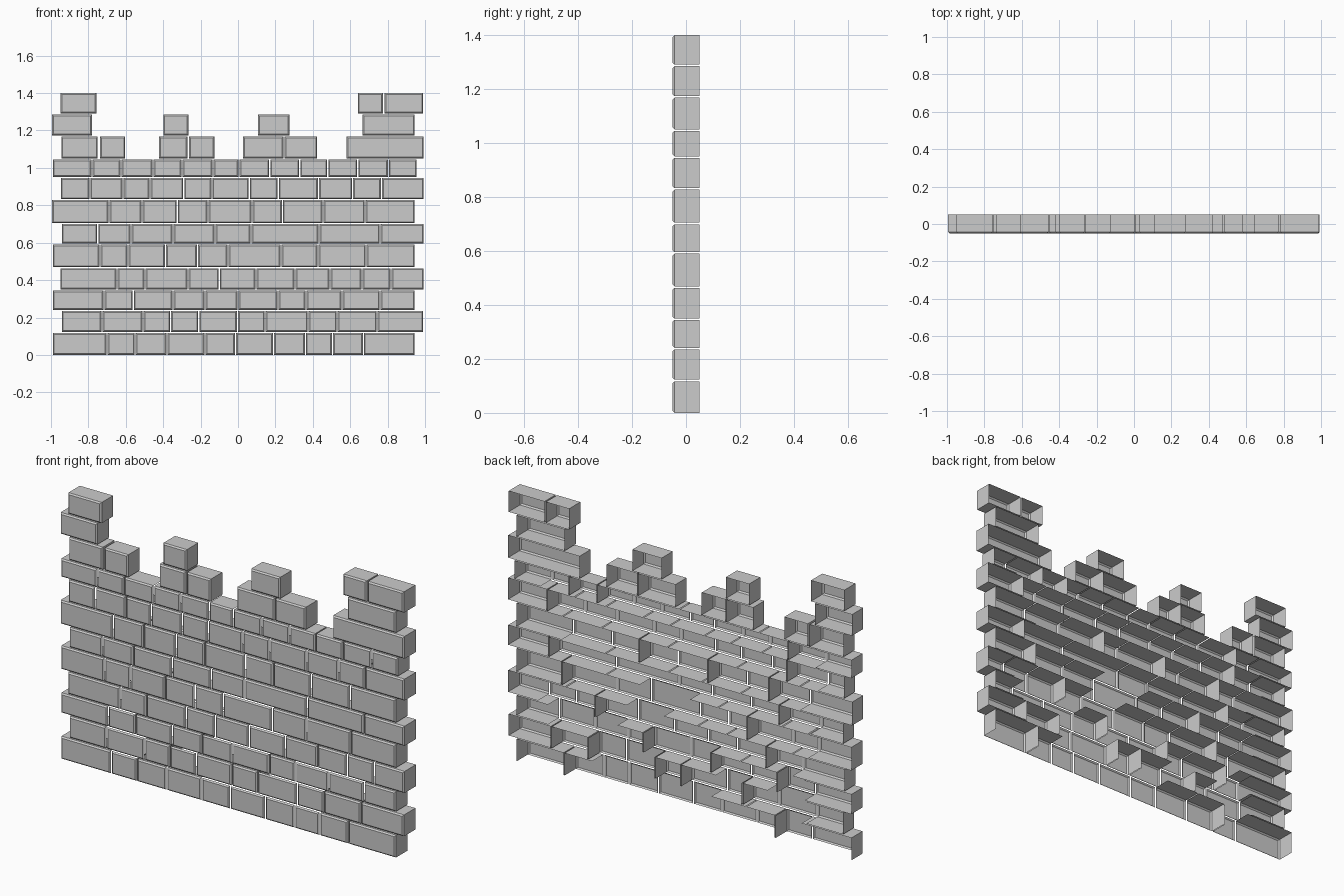
import bpy, bmesh

D, BEV, GAP = 0.05, 0.007, 0.003   # half depth, edge bevel, half joint width

# Course heights from the ground up
Z = [0, .12, .238, .347, .466, .593, .702, .83, .948, 1.048, 1.171, 1.288, 1.40]

# Vertical joints of the full courses
JOINTS = [
    [-.993, -.70, -.55, -.38, -.177, -.013, .19, .36, .505, .67, .947],
    [-.945, -.727, -.508, -.36, -.21, -.003, .145, .375, .53, .744, .993],
    [-.993, -.717, -.56, -.348, -.176, 0, .214, .364, .556, .76, .947],
    [-.953, -.647, -.497, -.267, -.10, .096, .305, .492, .663, .818, .996],
    [-.993, -.738, -.588, -.388, -.217, -.054, .23, .428, .685, .947],
    [-.945, -.75, -.572, -.348, -.123, .07, .433, .76, .996],
    [-.997, -.69, -.513, -.325, -.16, .075, .237, .455, .68, .947],
    [-.95, -.792, -.615, -.47, -.29, -.14, .06, .215, .43, .613, .767, .996],
    [-.993, -.78, -.625, -.455, -.3, -.134, .005, .17, .33, .48, .64, .804, .958],
]
# Battlement bricks, one list per course
TOPS = [
    [(-.948, -.747), (-.741, -.6), (-.425, -.267), (-.265, -.123),
     (.024, .246), (.246, .426), (.578, .996)],
    [(-.997, -.778), (-.402, -.262), (.104, .278), (.663, .947)],
    [(-.952, -.754), (.638, .778), (.78, .993)],
]
# Joints that keep deep side walls, and spans that keep deep top ledges
FINS = [{.67, -.55}, {.53, .744, -.003, .145, -.36}, {.214, -.176, -.56}, {.492, -.497},
        {.685, -.388}, {.76, -.572}, {.237, -.16, -.513}, {.767, -.615}, {.64, .48, -.625}]
LEDGES = [
    [(-.5, -.2), (.53, .74)],
    [(-.2, .15), (.53, .99), (-.6, -.4)],
    [(.2, .45), (-.5, -.1)],
    [(.3, .99), (-.7, .1)],
    [(-.99, .05), (.25, .99)],
    [(-1, 1)], [(-1, 1)], [(-1, .9)], [(-1, 1)],
]


def brick(bm, x0, x1, z0, z1, walls):
    """Open-backed brick: bevelled front plus the listed deep walls (L, R, T, B)."""
    def ring(i, y):
        return [bm.verts.new((x, y, z)) for x, z in
                ((x0 + i, z0 + i), (x1 - i, z0 + i), (x1 - i, z1 - i), (x0 + i, z1 - i))]
    front, rim, back = ring(BEV, -D), ring(0, -D + BEV), ring(0, D)
    bm.faces.new(front)
    for k, side in enumerate("BRTL"):
        n = (k + 1) % 4
        bm.faces.new((front[n], front[k], rim[k], rim[n]))
        if side in walls:
            bm.faces.new((rim[n], rim[k], back[k], back[n]))
    bmesh.ops.delete(bm, geom=[v for v in bm.verts if not v.link_faces], context='VERTS')


def finish(bm, name):
    me = bpy.data.meshes.new(name)
    bm.to_mesh(me)
    bm.free()
    bpy.context.collection.objects.link(bpy.data.objects.new(name, me))


# Full wall courses
for r, js in enumerate(JOINTS):
    bm = bmesh.new()
    for i, (a, b) in enumerate(zip(js, js[1:])):
        first, last, mid = i == 0, i == len(js) - 2, (a + b) / 2
        walls = ""
        if first or a in FINS[r]:
            walls += "L"
        if last or b in FINS[r]:
            walls += "R"
        if first or last or any(s <= mid <= e for s, e in LEDGES[r]):
            walls += "T"
        if (first or last) and r > 0:
            walls += "B"
        brick(bm, a + GAP, b - GAP, Z[r] + GAP * (r > 0), Z[r + 1] - GAP, walls)
    finish(bm, f"wall_course_{r + 1}")

# Broken battlement courses
for k, spans in enumerate(TOPS):
    r = k + len(JOINTS)
    bm = bmesh.new()
    for a, b in spans:
        brick(bm, a + GAP, b - GAP, Z[r] + GAP, Z[r + 1] - GAP * (k < 2), "LRTB")
    finish(bm, f"battlement_course_{k + 1}")
